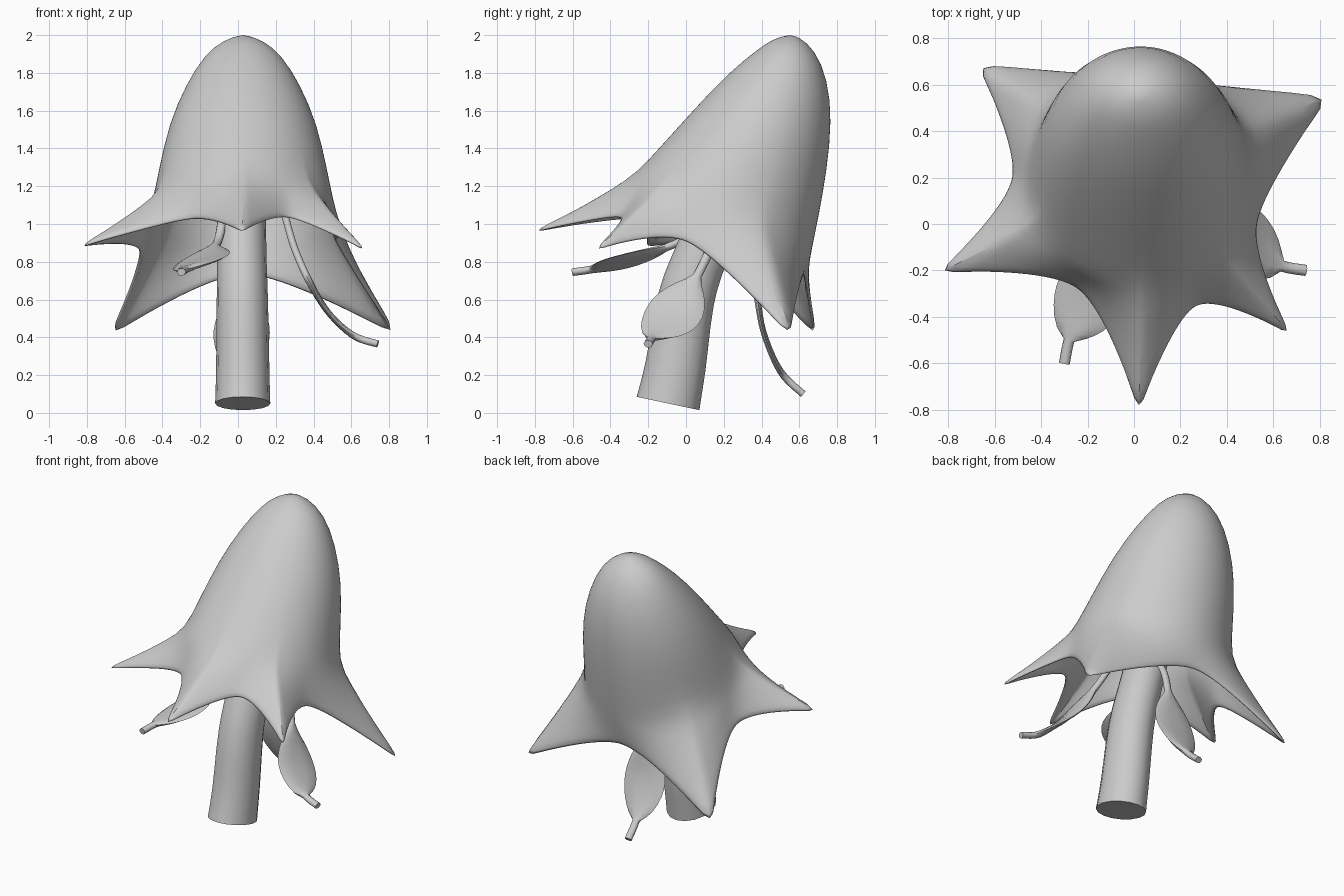
import bpy, bmesh, math
from mathutils import Vector as V

if bpy.data.objects.get("Cube"):
    bpy.data.objects.remove(bpy.data.objects["Cube"], do_unlink=True)

grey = bpy.data.materials.new("plain_grey")
grey.use_nodes = True
grey.diffuse_color = (0.6, 0.6, 0.6, 1)
grey.node_tree.nodes["Principled BSDF"].inputs["Base Color"].default_value = (0.6, 0.6, 0.6, 1)


def spline(keys, steps):
    """Smooth curve through the key points."""
    out = []
    for i in range(len(keys) - 1):
        a, b, c, d = keys[max(i - 1, 0)], keys[i], keys[i + 1], keys[min(i + 2, len(keys) - 1)]
        for s in range(steps):
            t = s / steps
            out.append(b + (c - a) * (t / 2) + (a * 2 - b * 5 + c * 4 - d) * (t * t / 2)
                       + (b * 3 - a - c * 3 + d) * (t ** 3 / 2))
    return out + [keys[-1]]


def loft(name, rings, cap_start, cap_end, angle):
    """Skin closed rings of points into one smooth-shaded object."""
    bm = bmesh.new()
    rows = [[bm.verts.new(p) for p in ring] for ring in rings]
    n = len(rows[0])
    for lo, hi in zip(rows, rows[1:]):
        for i in range(n):
            bm.faces.new((lo[i], lo[(i + 1) % n], hi[(i + 1) % n], hi[i]))
    if cap_start:
        bm.faces.new(rows[0][::-1])
    if cap_end:
        bm.faces.new(rows[-1])
    bmesh.ops.recalc_face_normals(bm, faces=bm.faces)
    mesh = bpy.data.meshes.new(name)
    bm.to_mesh(mesh)
    bm.free()
    obj = bpy.data.objects.new(name, mesh)
    bpy.context.collection.objects.link(obj)
    mesh.materials.append(grey)
    bpy.ops.object.select_all(action="DESELECT")
    obj.select_set(True)
    bpy.context.view_layer.objects.active = obj
    bpy.ops.object.shade_smooth_by_angle(angle=math.radians(angle))
    return obj


def tube(name, path, side, size, sides, steps):
    """Sweep an ellipse square to a path; size(t) gives its half width and half depth."""
    pts = spline([V(p) for p in path], steps)
    rings = []
    for i, p in enumerate(pts):
        along = (pts[min(i + 1, len(pts) - 1)] - pts[max(i - 1, 0)]).normalized()
        across = (V(side) - along * V(side).dot(along)).normalized()
        flat = along.cross(across)
        width, depth = size(i / (len(pts) - 1))
        rings.append([p + across * width * math.cos(a) + flat * depth * math.sin(a)
                      for a in (math.tau * k / sides for k in range(sides))])
    return loft(name, rings, True, True, 50)


# Rim of the bell: five petal tips, each followed by the notch after it
tips = [V(p) for p in ((0.02, -0.83, 0.965), (0.69, -0.49, 0.865), (0.86, 0.56, 0.405),
                       (-0.69, 0.7, 0.405), (-0.86, -0.215, 0.885))]
notches = [V(p) for p in ((0.27, -0.36, 1.04), (0.535, 0.0, 0.91), (0.04, 0.63, 0.73),
                          (-0.53, 0.2, 0.86), (-0.25, -0.28, 1.03))]
rim = []
half = 7
for i in range(5):
    a, n, b = tips[i], notches[i], tips[(i + 1) % 5]
    ease = (b - a) * 0.13
    for p0, p1, p2 in ((a, n - ease, n), (n, n + ease, b)):
        for k in range(half):
            t = k / half
            rim.append(p0 * (1 - t) ** 2 + p1 * 2 * t * (1 - t) + p2 * t * t)

# Tilted bell rings: front y, front z, back y, back z, half width
bell_rings = [(0.54, 2.0, 0.57, 2.0, 0.015), (0.46, 1.98, 0.64, 1.965, 0.105),
              (0.38, 1.925, 0.72, 1.86, 0.205), (0.225, 1.8, 0.77, 1.66, 0.305),
              (0.055, 1.62, 0.765, 1.42, 0.395), (-0.125, 1.42, 0.725, 1.15, 0.445),
              (-0.26, 1.27, 0.685, 0.95, 0.48)]
angles = [math.atan2(p.y - 0.2, p.x) for p in rim]
rings = []
for fy, fz, by, bz, w in bell_rings:
    front, back = V((0.027, fy, fz)), V((0.027, by, bz))
    rings.append([(front + back) / 2 + (back - front) / 2 * math.sin(a) + V((w * math.cos(a), 0, 0))
                  for a in angles])

# Flare from the last ring out to the rim
flared = []
for t in (0.25, 0.5, 0.75, 1):
    flared.append([p.lerp(q, t) + V((0, 0, -0.1)) * t * (1 - t) * (q - p).length
                   for p, q in zip(rings[-1], rim)])
bell = loft("bell_flower", rings + flared, True, False, 60)
shell = bell.modifiers.new("thickness", "SOLIDIFY")
shell.thickness = 0.024
shell.offset = -1
smooth = bell.modifiers.new("smooth", "SUBSURF")
smooth.levels = smooth.render_levels = 1

# Stem, leaning back up into the bell
tube("stem", [(0.025, -0.095, 0.05), (0.025, -0.055, 0.25), (0.023, 0.0, 0.6),
              (0.02, 0.085, 0.85), (0.02, 0.25, 1.25), (0.02, 0.38, 1.55)], (1, 0, 0),
     lambda t: (0.146 - 0.026 * t, 0.17 - 0.05 * t), 16, 3)


def leaf_size(t):
    """Thin stalk, oval blade, then a narrow tip."""
    s = min(max((t - 0.38) / 0.46, 0), 1)
    blade = math.sin(math.pi * s) ** 0.8
    return 0.024 + 0.125 * blade, 0.02 - 0.004 * blade


# Three stalked leaves hanging around the stem
leaves = {
    "left_leaf": ([(0.25, 0.2, 1.04), (0.3, 0.13, 0.87), (0.38, 0.04, 0.69),
                   (0.48, -0.06, 0.53), (0.61, -0.17, 0.41), (0.74, -0.2, 0.365)], (0, 1, 0)),
    "front_leaf": ([(-0.08, 0.08, 1.05), (-0.1, 0.0, 0.93), (-0.13, -0.12, 0.87),
                    (-0.19, -0.3, 0.81), (-0.27, -0.47, 0.765), (-0.3, -0.6, 0.745)], (1, 0, 0.25)),
    "back_leaf": ([(0.04, 0.2, 1.05), (0.03, 0.32, 0.85), (0.03, 0.37, 0.65),
                   (0.02, 0.41, 0.43), (0.01, 0.5, 0.22), (0.0, 0.62, 0.1)], (1, 0, 0)),
}
for name, (path, side) in leaves.items():
    tube(name, path, side, leaf_size, 10, 5)
